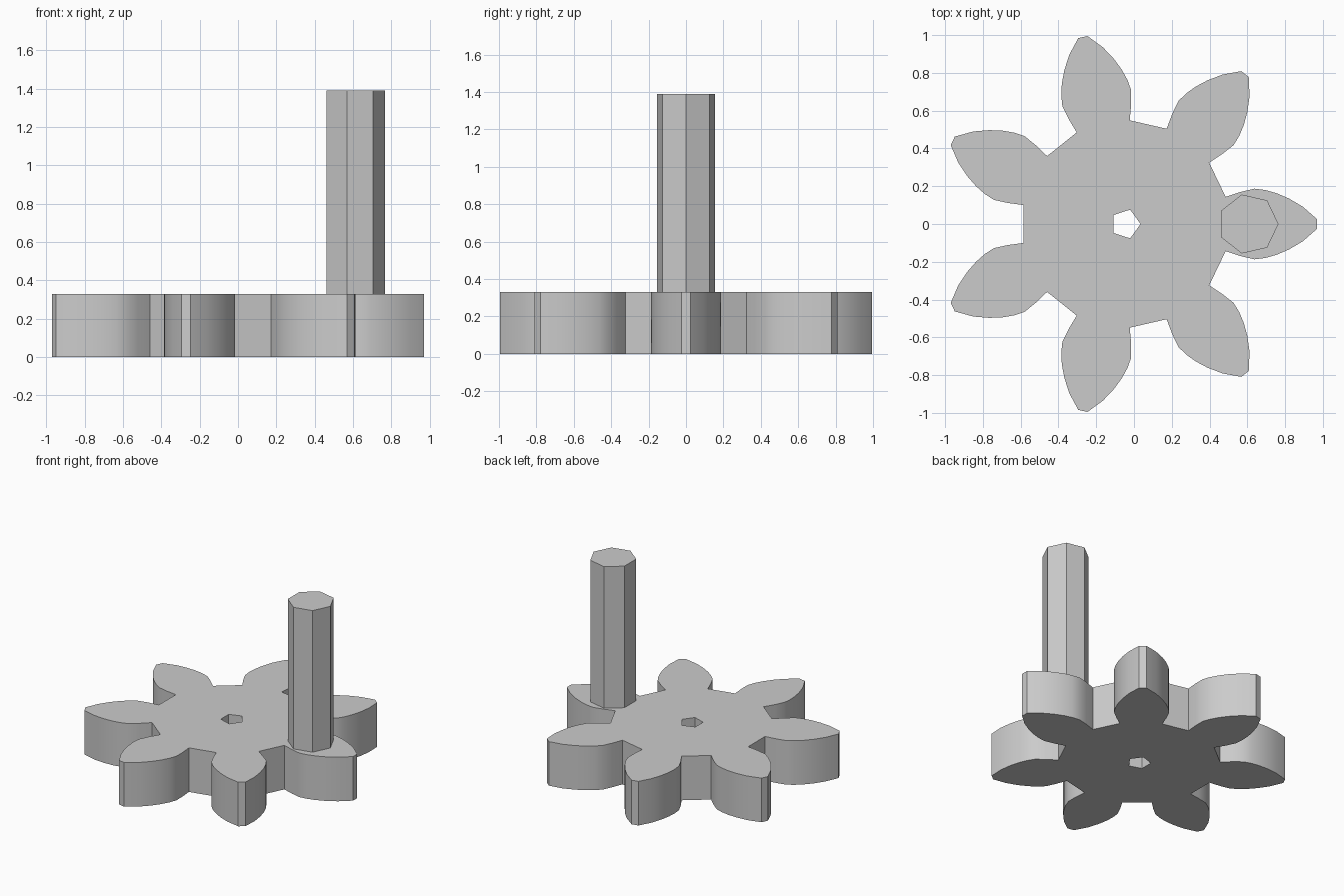
import bpy, bmesh, math
from mathutils import Matrix, Vector

if "Cube" in bpy.data.objects:
    bpy.data.objects.remove(bpy.data.objects["Cube"])

TEETH = 7
THICKNESS = 0.33
CENTRE = Vector((-0.045, 0, 0))

grey = bpy.data.materials.new("light_grey")
grey.use_nodes = True
grey.diffuse_color = (0.6, 0.6, 0.6, 1)
grey.node_tree.nodes["Principled BSDF"].inputs["Base Color"].default_value = (0.6, 0.6, 0.6, 1)


def polygon(sides, radius):
    return [Vector((radius * math.cos(math.tau * i / sides),
                    radius * math.sin(math.tau * i / sides), 0)) for i in range(sides)]


def prism(name, loops, centre, height):
    """Fill the outline (further loops become holes) and extrude it upward."""
    bm = bmesh.new()
    edges = []
    for loop in loops:
        verts = [bm.verts.new(p + centre) for p in loop]
        edges += [bm.edges.new((v, verts[i - 1])) for i, v in enumerate(verts)]
    bmesh.ops.triangle_fill(bm, edges=edges, use_beauty=True)
    result = bmesh.ops.extrude_face_region(bm, geom=bm.faces[:], use_keep_orig=True)
    top = [g for g in result["geom"] if isinstance(g, bmesh.types.BMVert)]
    bmesh.ops.translate(bm, verts=top, vec=(0, 0, height))
    bmesh.ops.recalc_face_normals(bm, faces=bm.faces[:])
    bmesh.ops.dissolve_limit(bm, angle_limit=0.01, verts=bm.verts[:], edges=[
        e for e in bm.edges if abs(e.verts[0].co.z - e.verts[1].co.z) < 1e-4])
    mesh = bpy.data.meshes.new(name)
    bm.to_mesh(mesh)
    bm.free()
    mesh.materials.append(grey)
    obj = bpy.data.objects.new(name, mesh)
    bpy.context.collection.objects.link(obj)
    return obj


# Gear: half a tooth from root to tip, mirrored and repeated around the hub
half = [(0.53, 0.144), (0.61, 0.17), (0.683, 0.187), (0.74, 0.18), (0.8, 0.163),
        (0.865, 0.135), (0.938, 0.092), (1.015, 0.025)]
tooth = [Vector((x, -y, 0)) for x, y in half] + [Vector((x, y, 0)) for x, y in reversed(half)]
outline = [Matrix.Rotation(math.tau * i / TEETH, 3, "Z") @ p
           for i in range(TEETH) for p in tooth]
gear = prism("gear_wheel", [outline, polygon(5, 0.08)], CENTRE, THICKNESS)

# Peg standing on one tooth
peg = prism("crank_peg", [polygon(7, 0.16)], Vector((0.605, 0, THICKNESS)), 1.06)

# Smooth the tooth flanks, keep corners sharp
bpy.ops.object.select_all(action="DESELECT")
gear.select_set(True)
bpy.context.view_layer.objects.active = gear
bpy.ops.object.shade_smooth_by_angle(angle=math.radians(30))
